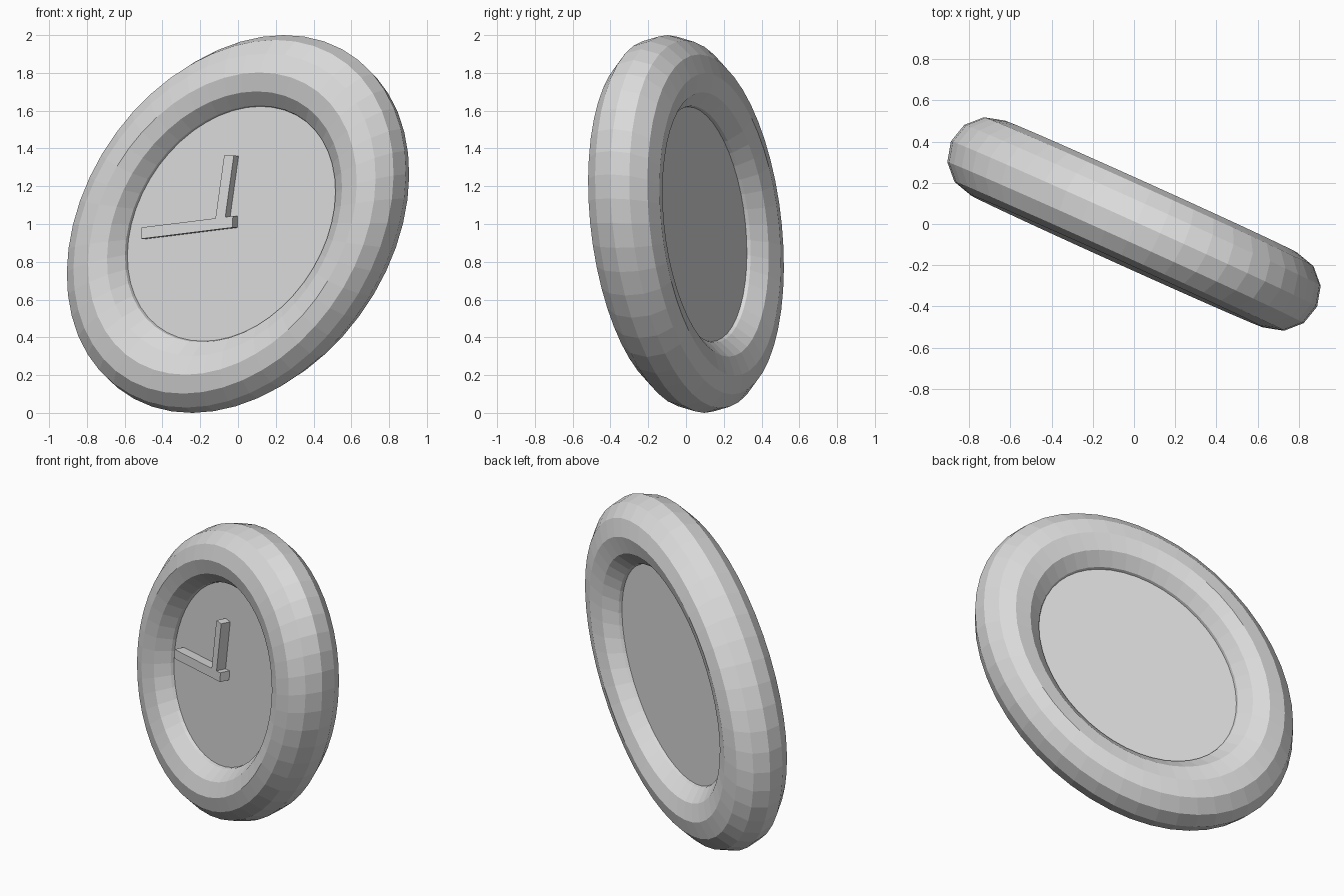
import bpy, bmesh, math
from mathutils import Matrix

cube = bpy.data.objects.get("Cube")
if cube:
    bpy.data.objects.remove(cube)

# Single pale grey finish
grey = bpy.data.materials.new("pale_grey")
grey.use_nodes = True
colour = (0.71, 0.71, 0.71, 1)
grey.diffuse_color = colour
grey.node_tree.nodes["Principled BSDF"].inputs["Base Color"].default_value = colour

# Clock plane: local x across the face, y up, z out of the front, leaning back slightly
place = (Matrix.Translation((0, 0, 1))
         @ Matrix.Rotation(math.radians(-24.5), 4, 'Z')
         @ Matrix.Rotation(math.radians(90 - 0.7), 4, 'X'))

# Stretch that turns the round clock into a slanted oval
slant = math.radians(47.65)
stretch = (Matrix.Rotation(slant, 4, 'Z')
           @ Matrix.Diagonal((1.114, 0.843, 1, 1))
           @ Matrix.Rotation(-slant, 4, 'Z'))


def finish(name, bm, matrix):
    bmesh.ops.recalc_face_normals(bm, faces=bm.faces)
    bm.transform(matrix)
    mesh = bpy.data.meshes.new(name)
    bm.to_mesh(mesh)
    bm.free()
    mesh.materials.append(grey)
    obj = bpy.data.objects.new(name, mesh)
    bpy.context.collection.objects.link(obj)


def prism(name, outline, back, front):
    bm = bmesh.new()
    face = bm.faces.new([bm.verts.new((x, y, back)) for x, y in outline])
    grown = bmesh.ops.extrude_face_region(bm, geom=[face], use_keep_orig=True)
    top = [v for v in grown["geom"] if isinstance(v, bmesh.types.BMVert)]
    bmesh.ops.translate(bm, verts=top, vec=(0, 0, front - back))
    finish(name, bm, place)


# Thick rounded rim, flat faceted
RING, TUBE, DEPTH = 0.8, 0.2, 0.199
bm = bmesh.new()
profile = []
for i in range(12):
    a = math.tau * i / 12
    profile.append(bm.verts.new((RING + TUBE * math.cos(a), 0, DEPTH * math.sin(a))))
edges = [bm.edges.new((profile[i - 1], profile[i])) for i in range(12)]
bmesh.ops.spin(bm, geom=profile + edges, cent=(0, 0, 0), axis=(0, 0, 1),
               angle=math.tau, steps=48, use_merge=True)
bmesh.ops.remove_doubles(bm, verts=bm.verts, dist=0.0001)
finish("rim", bm, place @ stretch)

# Face disc filling the opening on both sides
FACE = 0.08
bm = bmesh.new()
bmesh.ops.create_cone(bm, cap_ends=True, segments=48, radius1=0.7, radius2=0.7, depth=2 * FACE)
finish("face_disc", bm, place @ stretch)

# Hands standing proud of the face
HAND = 0.142
prism("minute_hand", [(-0.497, -0.08), (0.034, -0.02), (0.034, 0.04), (-0.497, -0.02)], FACE - 0.01, HAND)
prism("hour_hand", [(-0.068, 0.02), (-0.012, 0.02), (0.038, 0.36), (-0.018, 0.36)], FACE - 0.01, HAND)
